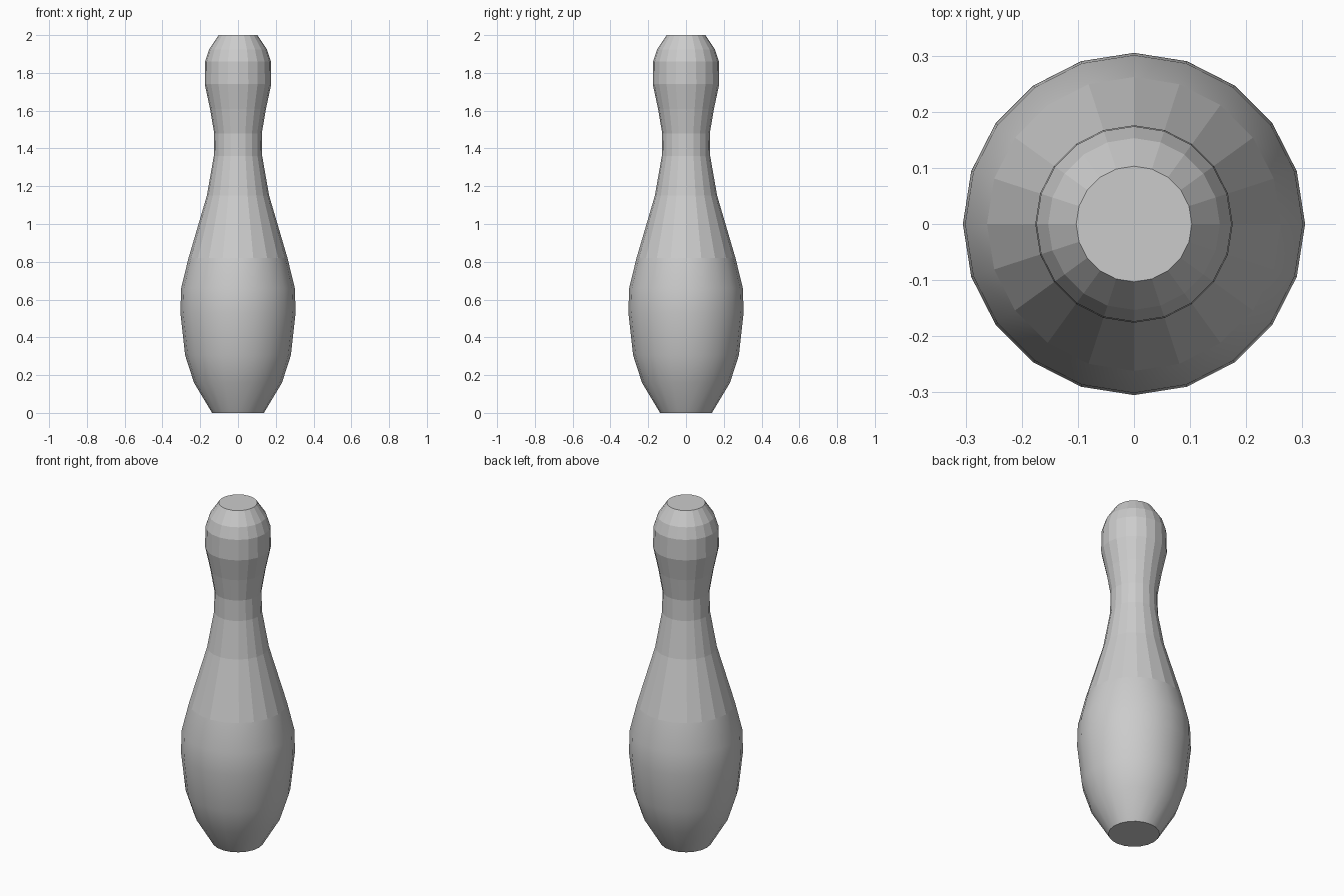
import bpy, bmesh, math

if "Cube" in bpy.data.objects:
    bpy.data.objects.remove(bpy.data.objects["Cube"])

SIDES = 20
# (radius, height) from base to crown
PROFILE = [(0.137, 0), (0.233, 0.16), (0.28, 0.305), (0.305, 0.53), (0.301, 0.66),
           (0.262, 0.82), (0.165, 1.15), (0.128, 1.36), (0.126, 1.48), (0.148, 1.61),
           (0.176, 1.74), (0.174, 1.86), (0.153, 1.925), (0.103, 2.0)]

# Lathe the profile into rings and bridge them
bm = bmesh.new()
rings = []
for r, z in PROFILE:
    rings.append([bm.verts.new((r * math.cos(math.tau * i / SIDES),
                                r * math.sin(math.tau * i / SIDES), z))
                  for i in range(SIDES)])
for lower, upper in zip(rings, rings[1:]):
    for i in range(SIDES):
        j = (i + 1) % SIDES
        face = bm.faces.new((lower[i], lower[j], upper[j], upper[i]))
        # smooth belly, faceted neck and head
        face.smooth = upper[i].co.z < 0.9

# Flat base and crown
bm.faces.new(rings[0][::-1])
bm.faces.new(rings[-1])

mesh = bpy.data.meshes.new("bowling_pin")
bm.to_mesh(mesh)
bm.free()
pin = bpy.data.objects.new("bowling_pin", mesh)
bpy.context.collection.objects.link(pin)
